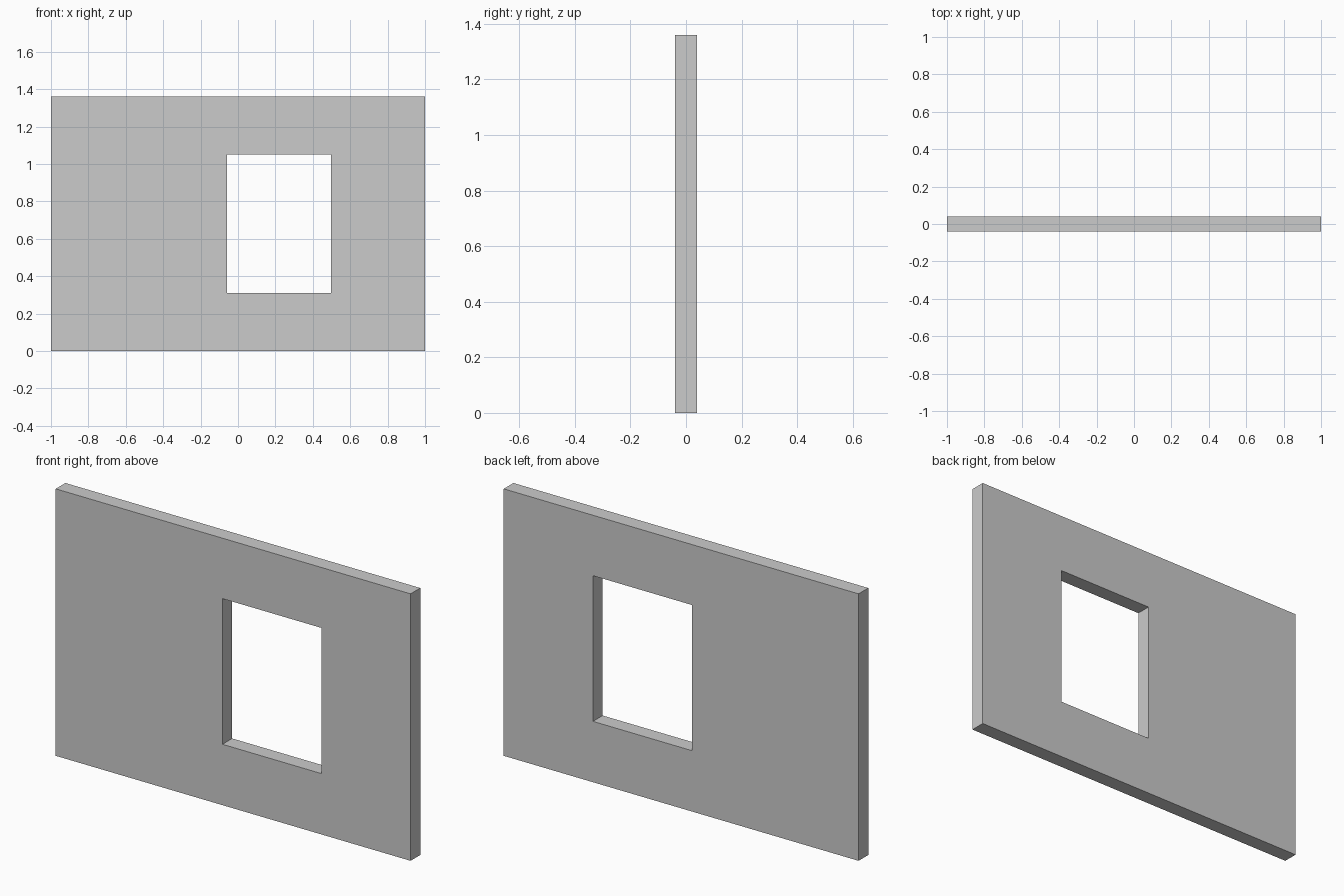
import bpy, bmesh

if "Cube" in bpy.data.objects:
    bpy.data.objects.remove(bpy.data.objects["Cube"])

HALF_T = 0.039
OUTER = (-1.0, 0.0, 1.0, 1.36)       # x0, z0, x1, z1 of the wall
OPENING = (-0.06, 0.31, 0.497, 1.052)  # window opening


def rect(bm, box, y):
    x0, z0, x1, z1 = box
    return [bm.verts.new((x, y, z)) for x, z in ((x0, z0), (x1, z0), (x1, z1), (x0, z1))]


# Wall panel: front ring of four faces around the opening, extruded to the back
bm = bmesh.new()
outer = rect(bm, OUTER, -HALF_T)
inner = rect(bm, OPENING, -HALF_T)
ring = []
for i in range(4):
    j = (i + 1) % 4
    ring.append(bm.faces.new((outer[i], outer[j], inner[j], inner[i])))
ext = bmesh.ops.extrude_face_region(bm, geom=ring, use_keep_orig=True)
moved = [g for g in ext["geom"] if isinstance(g, bmesh.types.BMVert)]
bmesh.ops.translate(bm, verts=moved, vec=(0, 2 * HALF_T, 0))
bmesh.ops.recalc_face_normals(bm, faces=bm.faces)

mesh = bpy.data.meshes.new("wall_with_window_opening")
bm.to_mesh(mesh)
bm.free()
wall = bpy.data.objects.new("wall_with_window_opening", mesh)
bpy.context.collection.objects.link(wall)
